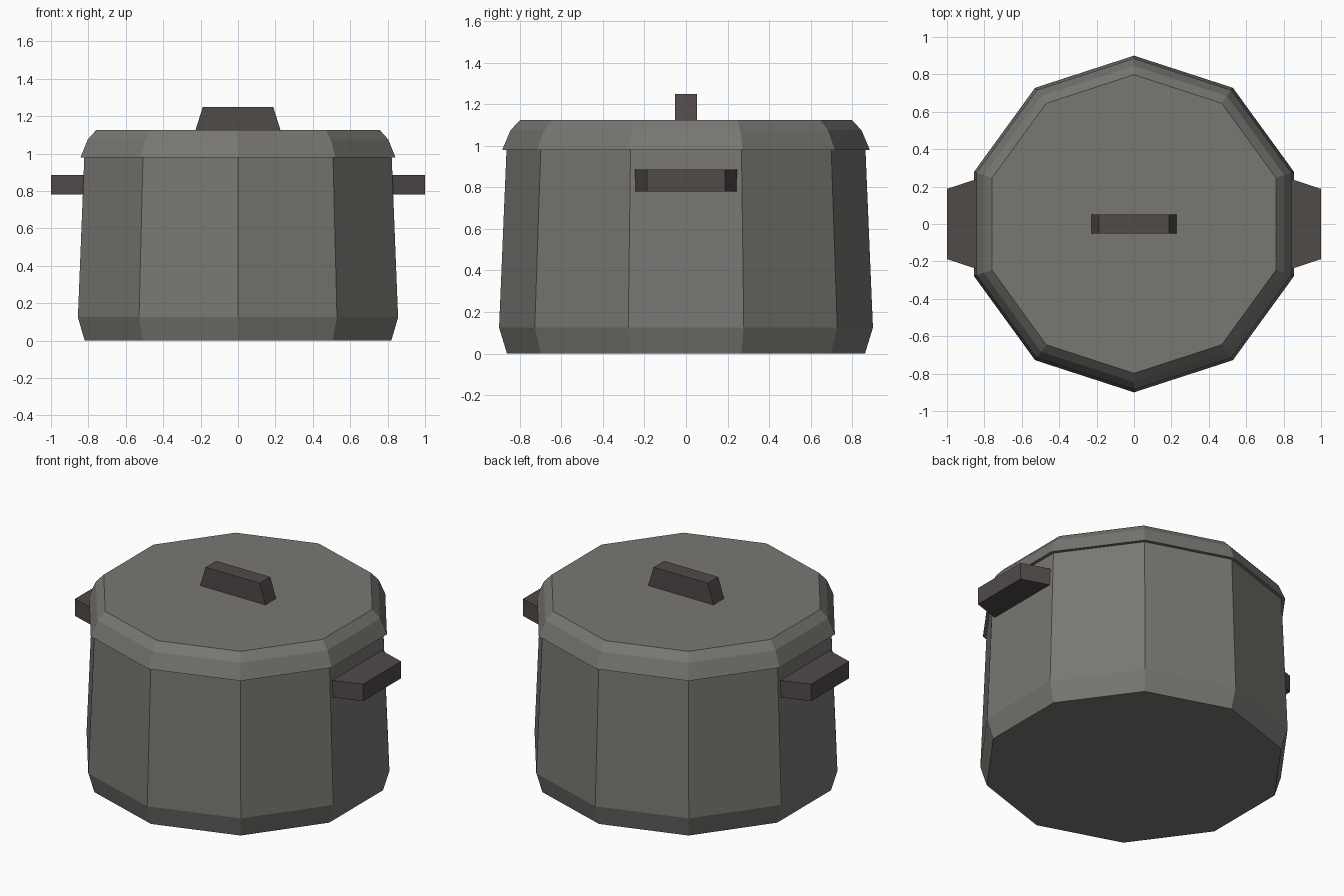
import bpy, bmesh, math

if "Cube" in bpy.data.objects:
    bpy.data.objects.remove(bpy.data.objects["Cube"])

def material(name, rgb):
    m = bpy.data.materials.new(name)
    m.diffuse_color = (*rgb, 1)
    m.use_nodes = True
    m.node_tree.nodes["Principled BSDF"].inputs["Base Color"].default_value = m.diffuse_color
    return m

metal = material("grey_metal", (0.19, 0.185, 0.17))
dark = material("dark_grip", (0.08, 0.069, 0.066))

def loft(name, rings, mat):
    """Closed solid through a list of equal-length point rings."""
    bm = bmesh.new()
    loops = [[bm.verts.new(p) for p in ring] for ring in rings]
    n = len(loops[0])
    for a, b in zip(loops, loops[1:]):
        for i in range(n):
            j = (i + 1) % n
            bm.faces.new((a[i], a[j], b[j], b[i]))
    bm.faces.new(loops[0][::-1])
    bm.faces.new(loops[-1])
    bmesh.ops.recalc_face_normals(bm, faces=bm.faces)
    me = bpy.data.meshes.new(name)
    bm.to_mesh(me)
    bm.free()
    me.materials.append(mat)
    ob = bpy.data.objects.new(name, me)
    bpy.context.collection.objects.link(ob)
    return ob

def decagon(r, z):
    angles = [math.radians(90 + 36 * k) for k in range(10)]
    return [(r * math.cos(a), r * math.sin(a), z) for a in angles]

# Pot body and lid
loft("pot_body", [decagon(r, z) for r, z in ((0.862, 0), (0.9, 0.125), (0.864, 0.985))], metal)
loft("pot_lid", [decagon(r, z) for r, z in ((0.885, 0.98), (0.845, 1.075), (0.798, 1.125))], metal)

# Lid grip, tapering upward along x
loft("lid_grip", [[(-x, -0.052, z), (x, -0.052, z), (x, 0.052, z), (-x, 0.052, z)]
                  for x, z in ((0.229, 1.12), (0.188, 1.25))], dark)

# Side handles, narrowing outward
for name, s in (("left_handle", -1), ("right_handle", 1)):
    loft(name, [[(s * x, -y, 0.78), (s * x, y, 0.78), (s * x, y, 0.886), (s * x, -y, 0.886)]
                for x, y in ((0.81, 0.25), (1.0, 0.188))], dark)
